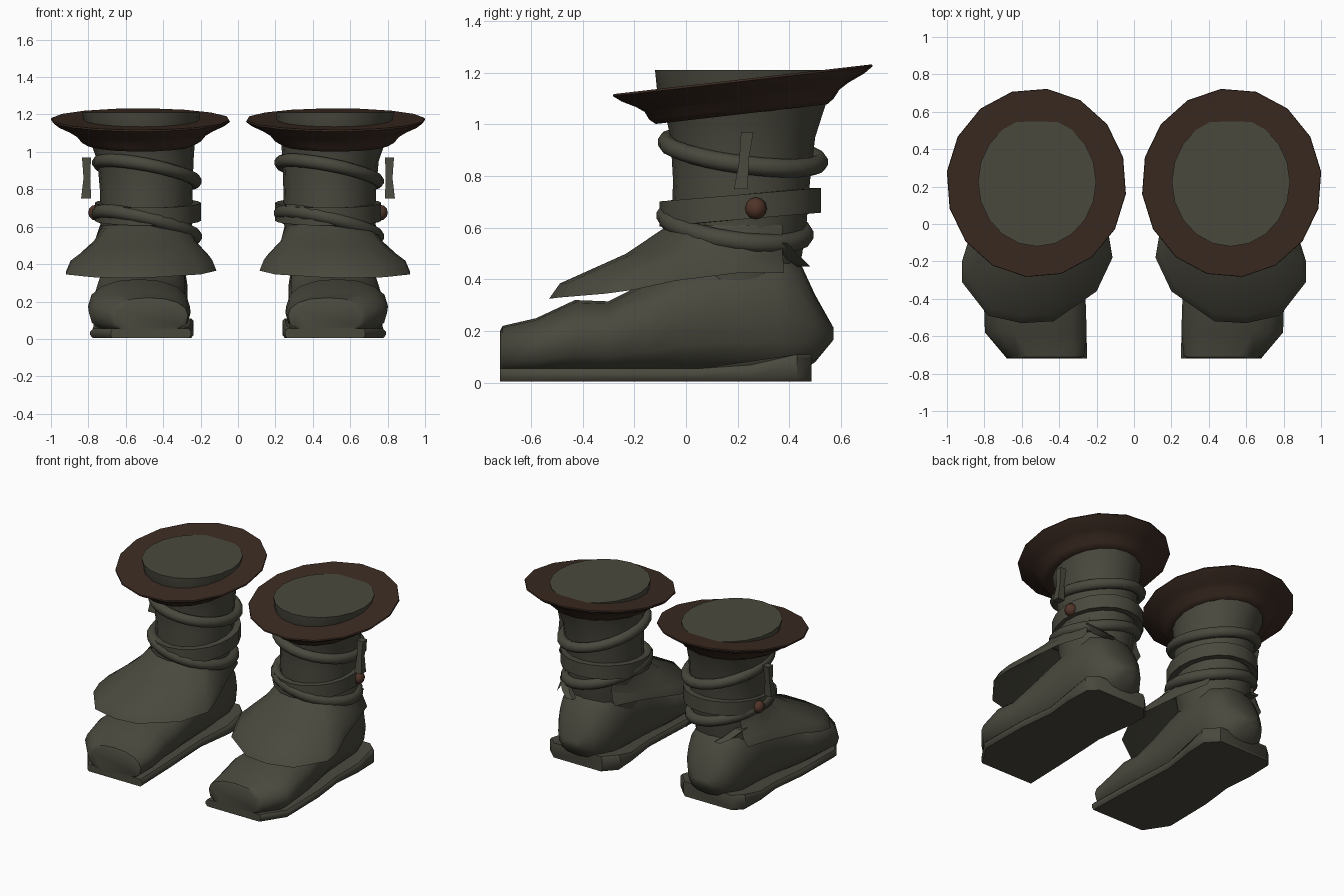
import bpy, bmesh, math
from mathutils import Vector

if "Cube" in bpy.data.objects:
    bpy.data.objects.remove(bpy.data.objects["Cube"])


def material(name, rgb):
    m = bpy.data.materials.new(name)
    m.diffuse_color = (*rgb, 1)
    m.use_nodes = True
    m.node_tree.nodes["Principled BSDF"].inputs["Base Color"].default_value = m.diffuse_color
    return m


LEATHER = material("olive_leather", (0.068, 0.066, 0.048))
BROWN = material("dark_brown_trim", (0.044, 0.024, 0.016))
BEAD = material("red_brown_bead", (0.08, 0.034, 0.022))


def finish(bm, name, mat):
    bmesh.ops.recalc_face_normals(bm, faces=bm.faces)
    me = bpy.data.meshes.new(name)
    bm.to_mesh(me)
    bm.free()
    me.materials.append(mat)
    ob = bpy.data.objects.new(name, me)
    bpy.context.collection.objects.link(ob)
    return ob


def loft(name, rings, mat, side=1, wrap=False):
    """Skin closed rings; cap both ends, or wrap the last ring to the first."""
    bm = bmesh.new()
    vs = [[bm.verts.new((p[0] * side, p[1], p[2])) for p in r] for r in rings]
    n = len(vs[0])
    pairs = list(zip(vs, vs[1:])) + ([(vs[-1], vs[0])] if wrap else [])
    for a, b in pairs:
        for i in range(n):
            j = (i + 1) % n
            bm.faces.new((a[i], a[j], b[j], b[i]))
    if not wrap:
        bm.faces.new(vs[0])
        bm.faces.new(vs[-1])
    return finish(bm, name, mat)


def oval(cx, cy, z, rx, ry, n=16, slope=0, turn=0):
    pts = []
    for i in range(n):
        a = math.tau * (i + turn) / n
        y = ry * math.sin(a)
        pts.append((cx + rx * math.cos(a), cy + y, z + slope * y))
    return pts


def foot_section(y, cx, w, z0, z1, n=16):
    pts = []
    for i in range(n):
        a = math.tau * i / n
        c, s = math.cos(a), math.sin(a)
        h = (z1 - z0) / 2
        k = .9 if s > 0 else .75          # rounder above, squarer below
        pts.append((cx + w * math.copysign(abs(c) ** k, c), y,
                    z0 + h + h * math.copysign(abs(s) ** k, s)))
    return pts


def strap(name, cx, cy, z, rx, ry, sx, sy, half_w, half_h, n=24, m=10):
    """Tilted loop around the ankle; m=4 gives a flat band."""
    rings = []
    for i in range(n):
        a = math.tau * i / n
        c, s = math.cos(a), math.sin(a)
        ring = []
        for j in range(m):
            b = math.tau * (j + 0.5) / m
            u, v = half_w * math.cos(b), half_h * math.sin(b)
            x, y = (rx + u) * c, (ry + u) * s
            ring.append((cx + x, cy + y, z + sx * rx * c + sy * ry * s + v))
        rings.append(ring)
    return loft(name, rings, LEATHER, wrap=True)


def rod(name, stations, mat, side):
    """Short square bar through (x, y, z, half width) stations."""
    return loft(name, [[(x - w, y - w, z), (x + w, y - w, z), (x + w, y + w, z),
                        (x - w, y + w, z)] for x, y, z, w in stations], mat, side)


# outlines of one boot
SOLE = [(.25, -.72), (.68, -.72), (.79, -.56), (.785, -.2), (.755, .05), (.775, .25),
        (.77, .43), (.71, .485), (.32, .485), (.237, .40), (.245, .25), (.28, 0), (.26, -.4)]
FLAP = [(.28, .40, .45), (.21, .18, .43), (.135, -.06, .39), (.115, -.18, .365),
        (.2, -.36, .345), (.43, -.52, .33), (.6, -.53, .325), (.78, -.49, .33),
        (.92, -.31, .345), (.92, -.2, .36), (.87, -.04, .395), (.81, .2, .425),
        (.75, .38, .425)]

for side, tag in ((1, "right"), (-1, "left")):
    # sole with raised heel
    def heel(y):
        return 0.055 + 0.055 * max(0, min(1, (y - 0.2) / 0.2))
    sole = [[(.515 + (x - .515) * k, y, z if z else heel(y) - drop) for x, y in SOLE]
            for k, z, drop in ((.95, .005, 0), (1, .02, 0), (1, 0, .015), (.95, 0, 0))]
    loft(tag + "_sole", sole, LEATHER, side)

    # foot from rounded toe to heel
    foot = [foot_section(*s) for s in (
        (-.72, .475, .18, .03, .20), (-.71, .477, .21, .03, .22),
        (-.58, .525, .272, .03, .25),
        (-.43, .53, .272, .03, .32), (-.3, .525, .26, .03, .315),
        (-.15, .52, .25, .03, .39), (0, .51, .24, .03, .47),
        (.2, .505, .235, .03, .54), (.36, .505, .225, .03, .53),
        (.44, .505, .19, .04, .47), (.50, .51, .145, .08, .34),
        (.57, .515, .06, .165, .215))]
    loft(tag + "_foot", foot, LEATHER, side)

    # shaft with closed top
    shaft = [oval(cx, cy, z, rx, ry, 20) for z, cx, cy, rx, ry in (
        (.35, .5, .2, .22, .22), (.5, .495, .2, .23, .25), (.62, .49, .205, .245, .262),
        (.78, .49, .215, .247, .265), (.95, .495, .22, .257, .28),
        (1.06, .51, .225, .28, .31), (1.14, .515, .225, .305, .338),
        (1.21, .518, .225, .316, .345))]
    loft(tag + "_shaft", shaft, LEATHER, side)

    # tilted flared cuff with a turned lip
    cuff = [oval(.522, cy, z, rx, ry, 16, .115, .3) for rx, ry, cy, z in (
        (.26, .29, .215, 1.045), (.29, .335, .215, 1.04), (.325, .36, .215, 1.06),
        (.352, .38, .217, 1.092), (.39, .415, .218, 1.115), (.45, .473, .22, 1.143),
        (.482, .506, .22, 1.167), (.479, .504, .22, 1.175), (.28, .31, .22, 1.172))]
    loft(tag + "_cuff", cuff, BROWN, side)

    # flared instep flap with a thick rim, wrapped around the ankle
    flap = []
    for x, y, z in FLAP:
        d = Vector((x - .505, y - .15, 0))
        a = math.atan2(d.y / .28, d.x / .25)
        rim = Vector((x, y, z))
        top = Vector((.495 + .245 * math.cos(a), .2 + .27 * math.sin(a), .61))
        upper = rim - d * .06 + Vector((0, 0, .058))
        mid = upper.lerp(top, .6) - Vector((0, 0, .022))
        under = rim.lerp(top, .55) - Vector((0, 0, .05))
        flap.append([top, mid, upper, rim, under])
    loft(tag + "_instep_flap", flap, LEATHER, side)

    # wrapped straps
    cx = side * .487
    strap(tag + "_upper_strap", cx, .22, .893, .26, .297, -.19, -.13, .034, .036)
    strap(tag + "_lower_strap", cx, .19, .61, .26, .27, -.24, -.14, .036, .038)
    strap(tag + "_wide_band", side * .482, .21, .68, .262, .292, 0, .09, .03, .068, 20, 4)
    rod(tag + "_strap_tail", [(.69, .36, .54, .03), (.63, .42, .48, .03),
                              (.58, .455, .45, .025)], LEATHER, side)

    # toggle and bead on the outer side
    rod(tag + "_toggle", [(.812, .213, .75, .027), (.808, .224, .86, .018),
                          (.81, .237, .97, .024)], LEATHER, side)
    bm = bmesh.new()
    bmesh.ops.create_uvsphere(bm, u_segments=8, v_segments=6, radius=.043)
    bmesh.ops.translate(bm, verts=bm.verts, vec=(side * .758, .27, .675))
    finish(bm, tag + "_bead", BEAD)

# smooth shading with sharp edges kept
for ob in bpy.context.scene.objects:
    ob.select_set(True)
    bpy.context.view_layer.objects.active = ob
bpy.ops.object.shade_smooth_by_angle(angle=math.radians(45))
